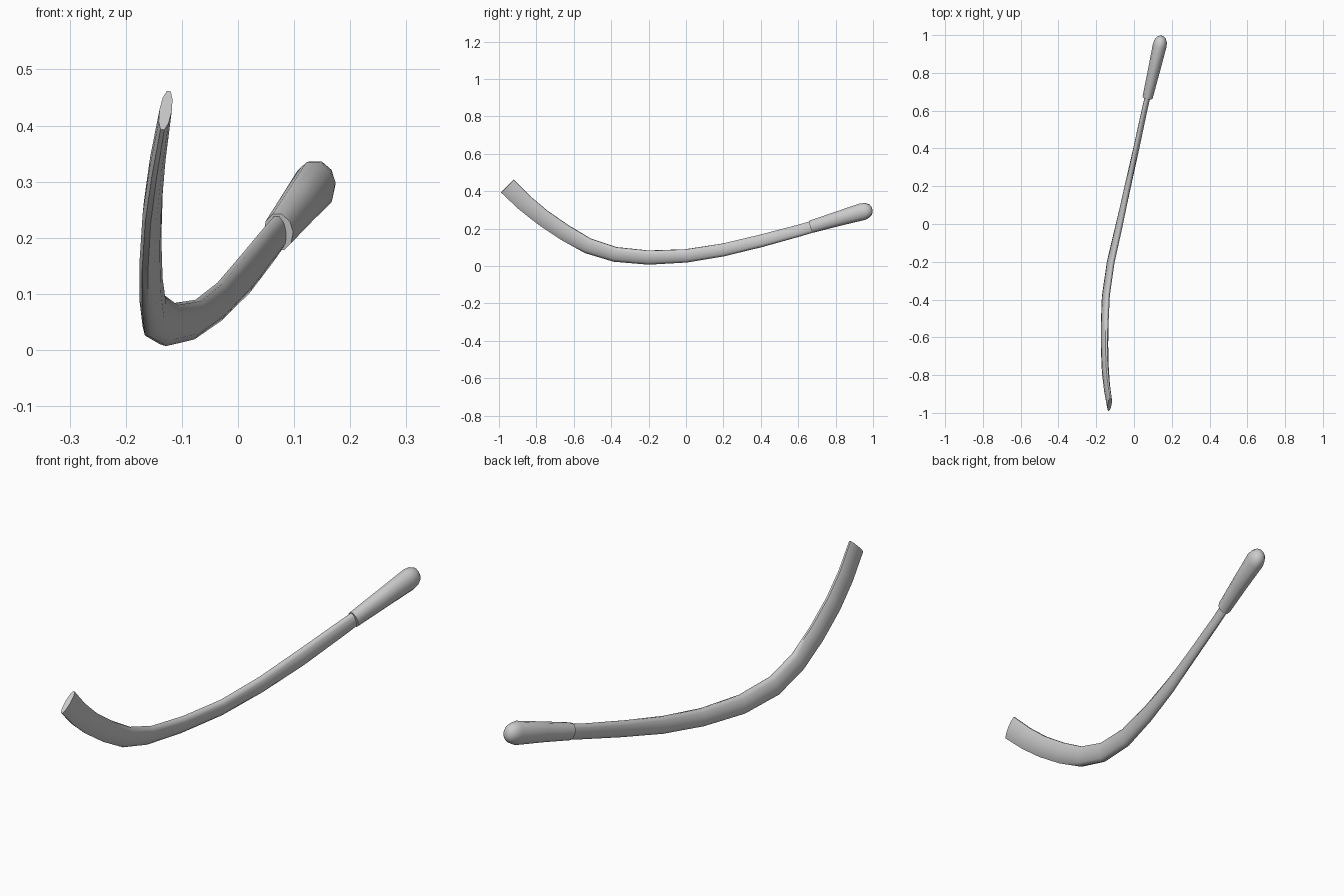
import bpy, bmesh, math
from mathutils import Vector

if "Cube" in bpy.data.objects:
    bpy.data.objects.remove(bpy.data.objects["Cube"])

UP = Vector((0, 0, 1))


def sweep(name, stations, sides, angle):
    """Loft elliptical rings (x, y, z, half width, half height, roll degrees)."""
    bm = bmesh.new()
    pts = [Vector(s[:3]) for s in stations]
    rings = []
    for i, (_, _, _, w, h, roll) in enumerate(stations):
        tangent = (pts[min(i + 1, len(pts) - 1)] - pts[max(i - 1, 0)]).normalized()
        side = tangent.cross(UP).normalized()
        up = side.cross(tangent)
        r = math.radians(roll)
        a = side * math.cos(r) - up * math.sin(r)
        b = up * math.cos(r) + side * math.sin(r)
        ring = []
        for k in range(sides):
            t = 2 * math.pi * k / sides
            ring.append(bm.verts.new(pts[i] + a * w * math.cos(t) + b * h * math.sin(t)))
        rings.append(ring)
    for r0, r1 in zip(rings, rings[1:]):
        for k in range(sides):
            j = (k + 1) % sides
            bm.faces.new((r0[k], r0[j], r1[j], r1[k]))
    bm.faces.new(rings[0])
    bm.faces.new(rings[-1])
    bmesh.ops.recalc_face_normals(bm, faces=bm.faces)
    mesh = bpy.data.meshes.new(name)
    bm.to_mesh(mesh)
    bm.free()
    obj = bpy.data.objects.new(name, mesh)
    bpy.context.collection.objects.link(obj)
    bpy.ops.object.select_all(action='DESELECT')
    obj.select_set(True)
    bpy.context.view_layer.objects.active = obj
    bpy.ops.object.shade_smooth_by_angle(angle=math.radians(angle))
    return obj


# Curved flattened shaft, from the upturned tip to inside the handle
sweep("curved_shaft", [
    (-0.129, -0.955, 0.427, 0.011, 0.051, 13),
    (-0.143, -0.865, 0.340, 0.014, 0.049, 13),
    (-0.152, -0.770, 0.262, 0.016, 0.047, 13),
    (-0.156, -0.650, 0.180, 0.017, 0.046, 13),
    (-0.155, -0.525, 0.108, 0.018, 0.044, 14),
    (-0.149, -0.380, 0.062, 0.018, 0.042, 16),
    (-0.123, -0.200, 0.045, 0.018, 0.040, 16),
    (-0.077, 0.000, 0.054, 0.018, 0.037, 12),
    (-0.033, 0.200, 0.086, 0.017, 0.036, 5),
    (0.012, 0.400, 0.134, 0.016, 0.035, -5),
    (0.055, 0.600, 0.188, 0.015, 0.033, -5),
    (0.078, 0.700, 0.217, 0.015, 0.032, 0),
], 10, 60)

# Tapered grip with a rounded butt
sweep("handle_grip", [
    (0.072, 0.670, 0.210, 0.027, 0.035, 0),
    (0.105, 0.810, 0.252, 0.032, 0.041, 0),
    (0.136, 0.945, 0.291, 0.037, 0.048, 0),
    (0.141, 0.968, 0.297, 0.034, 0.042, 0),
    (0.145, 0.986, 0.301, 0.024, 0.030, 0),
    (0.147, 0.994, 0.303, 0.011, 0.014, 0),
], 10, 60)
